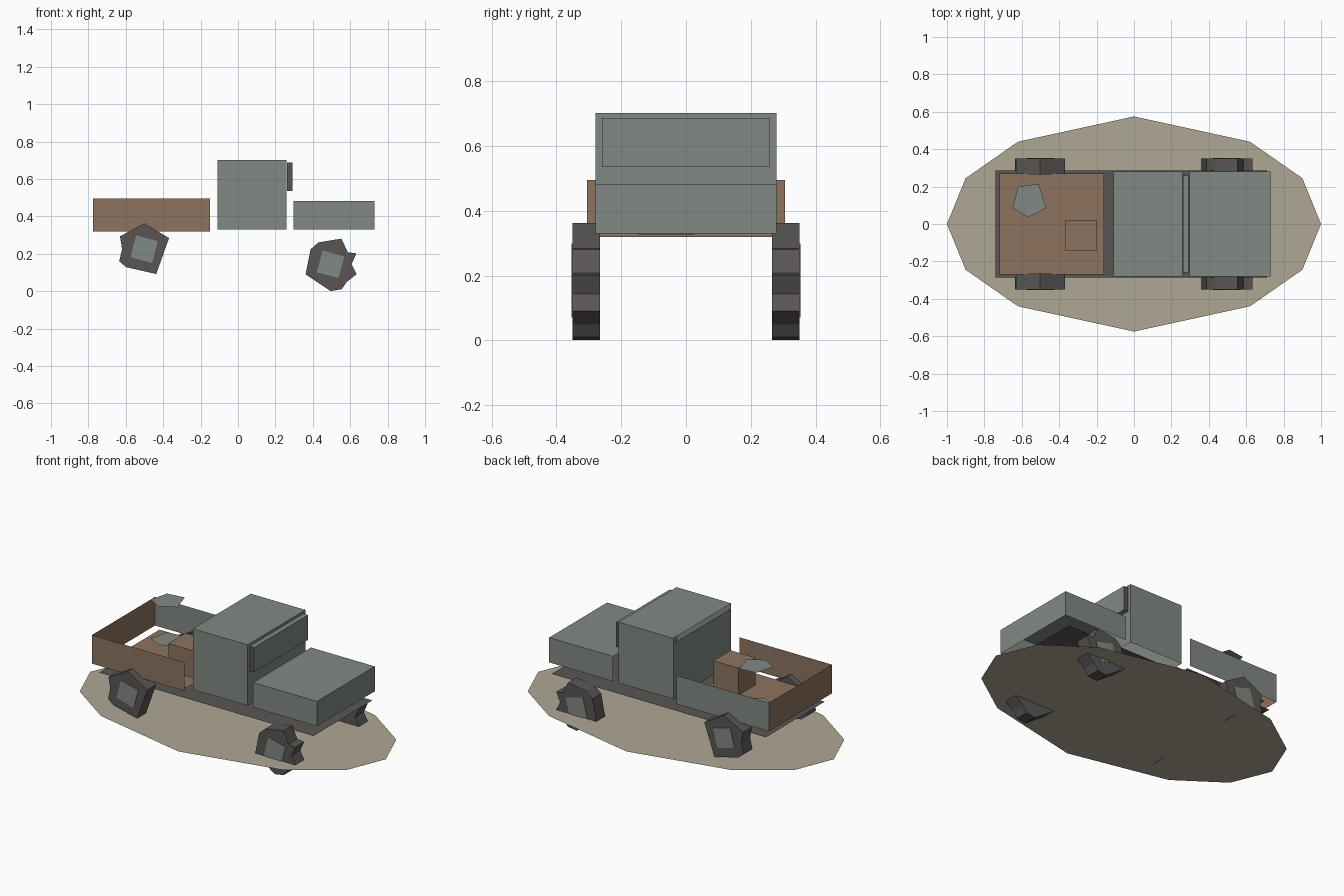
import bpy, bmesh
from math import sin, cos, radians
from mathutils import Vector

cube = bpy.data.objects.get("Cube")
if cube:
    bpy.data.objects.remove(cube, do_unlink=True)


def material(name, rgb):
    color = [(c / 255) ** 2.2 for c in rgb] + [1]
    m = bpy.data.materials.new(name)
    m.use_nodes = True
    m.diffuse_color = color
    m.node_tree.nodes["Principled BSDF"].inputs["Base Color"].default_value = color
    return m


GREY = material("grey_green_paint", (128, 136, 131))
BROWN = material("rusty_brown", (140, 115, 96))
DARK = material("dark_rubber", (90, 86, 86))
SAND = material("sand", (173, 166, 148))


def finish(name, bm, *mats):
    mesh = bpy.data.meshes.new(name)
    bm.to_mesh(mesh)
    bm.free()
    for m in mats:
        mesh.materials.append(m)
    obj = bpy.data.objects.new(name, mesh)
    bpy.context.scene.collection.objects.link(obj)
    return obj


def polygon(name, points, mat, depth=None):
    """Flat sheet from points, extruded along depth when given."""
    bm = bmesh.new()
    face = bm.faces.new([bm.verts.new(p) for p in points])
    if depth:
        ext = bmesh.ops.extrude_face_region(bm, geom=[face], use_keep_orig=True)
        moved = [g for g in ext["geom"] if isinstance(g, bmesh.types.BMVert)]
        bmesh.ops.translate(bm, verts=moved, vec=depth)
        bmesh.ops.recalc_face_normals(bm, faces=bm.faces)
    return finish(name, bm, mat)


def sheet(name, axis, pos, u, v, mat):
    """Rectangular sheet across one axis; u and v are ranges on the others."""
    points = []
    for a, b in ((u[0], v[0]), (u[1], v[0]), (u[1], v[1]), (u[0], v[1])):
        p = [a, b]
        p.insert("xyz".index(axis), pos)
        points.append(p)
    if axis == "y":
        points.reverse()
    return polygon(name, points, mat)


def box(name, lo, hi, *mats):
    bm = bmesh.new()
    bmesh.ops.create_cube(bm, size=1)
    lo, hi = Vector(lo), Vector(hi)
    for v in bm.verts:
        v.co = (lo + hi) / 2 + v.co * (hi - lo)
    for f in bm.faces:
        f.material_index = len(mats) - 1 if abs(f.normal.y) > 0.5 else 0
    return finish(name, bm, *mats)


def ring(center, y, polar):
    return [(center[0] + r * cos(radians(a)), y, center[1] + r * sin(radians(a)))
            for a, r in polar]


# Ground patch and chassis
half = [(1, 0), (0.9, 0.245), (0.62, 0.44), (0, 0.575), (-0.62, 0.44), (-0.9, 0.245)]
outline = half + [(-x, -y) for x, y in half]
polygon("ground_patch", [(x, y, 0.093) for x, y in outline], SAND)
sheet("chassis", "z", 0.267, (-0.74, 0.71), (-0.285, 0.285), DARK)

# Hood and cab panels
CAB, HOOD, WIDE = (-0.11, 0.26), (0.298, 0.73), (-0.28, 0.28)
sheet("hood_top", "z", 0.482, HOOD, WIDE, GREY)
sheet("hood_front", "x", 0.73, WIDE, (0.33, 0.482), GREY)
sheet("cab_roof", "z", 0.702, CAB, WIDE, GREY)
sheet("cab_back", "x", -0.11, WIDE, (0.33, 0.67), GREY)
sheet("cab_front", "x", 0.26, WIDE, (0.33, 0.702), GREY)
box("windscreen", (0.262, -0.26, 0.535), (0.292, 0.26, 0.687), GREY, DARK)
for side, y in (("right", -0.28), ("left", 0.28)):
    sheet("hood_side_" + side, "y", y, HOOD, (0.33, 0.482), GREY)
    sheet("cab_side_" + side, "y", y, CAB, (0.33, 0.702), GREY)

# Cargo bed with one replaced side
BED, RAIL = (-0.775, -0.15), (0.32, 0.495)
sheet("bed_floor", "z", 0.323, (-0.72, -0.16), (-0.27, 0.27), BROWN)
sheet("bed_side_right", "y", -0.305, BED, RAIL, BROWN)
sheet("bed_side_left", "y", 0.305, BED, RAIL, GREY)
sheet("tailgate", "x", -0.775, (-0.305, 0.305), RAIL, BROWN)

# Cargo: crate and the two end discs of a drum
box("crate", (-0.37, -0.145, 0.325), (-0.2, 0.022, 0.49), BROWN)
drum = [(-0.65, 0.085), (-0.565, 0.035), (-0.47, 0.085), (-0.51, 0.215), (-0.62, 0.2)]
for name, z in (("drum_lid", 0.597), ("drum_base", 0.36)):
    polygon(name, [(x, y, z) for x, y in drum], GREY)

# Rough many-cornered wheels with square hub plates
front = [(119, .134), (67, .149), (35, .112), (23, .15), (0, .112), (-21, .149),
         (-48, .128), (-66, .146), (-90, .143), (-158, .144), (-217, .134)]
rear = [(90, .138), (24, .146), (-64, .148), (-135, .136), (-154, .148),
        (-180, .118), (-208, .146)]
hub = [(a, 0.085) for a in (120, 30, -60, -150)]
for end, center, tread in (("front", (0.495, 0.144), front), ("rear", (-0.502, 0.225), rear)):
    for side, s in (("right", -1), ("left", 1)):
        polygon(f"{end}_wheel_{side}", ring(center, s * 0.265, tread), DARK, (0, s * 0.085, 0))
        polygon(f"{end}_hub_{side}", ring(center, s * 0.35, hub), GREY, (0, s * 0.003, 0))
